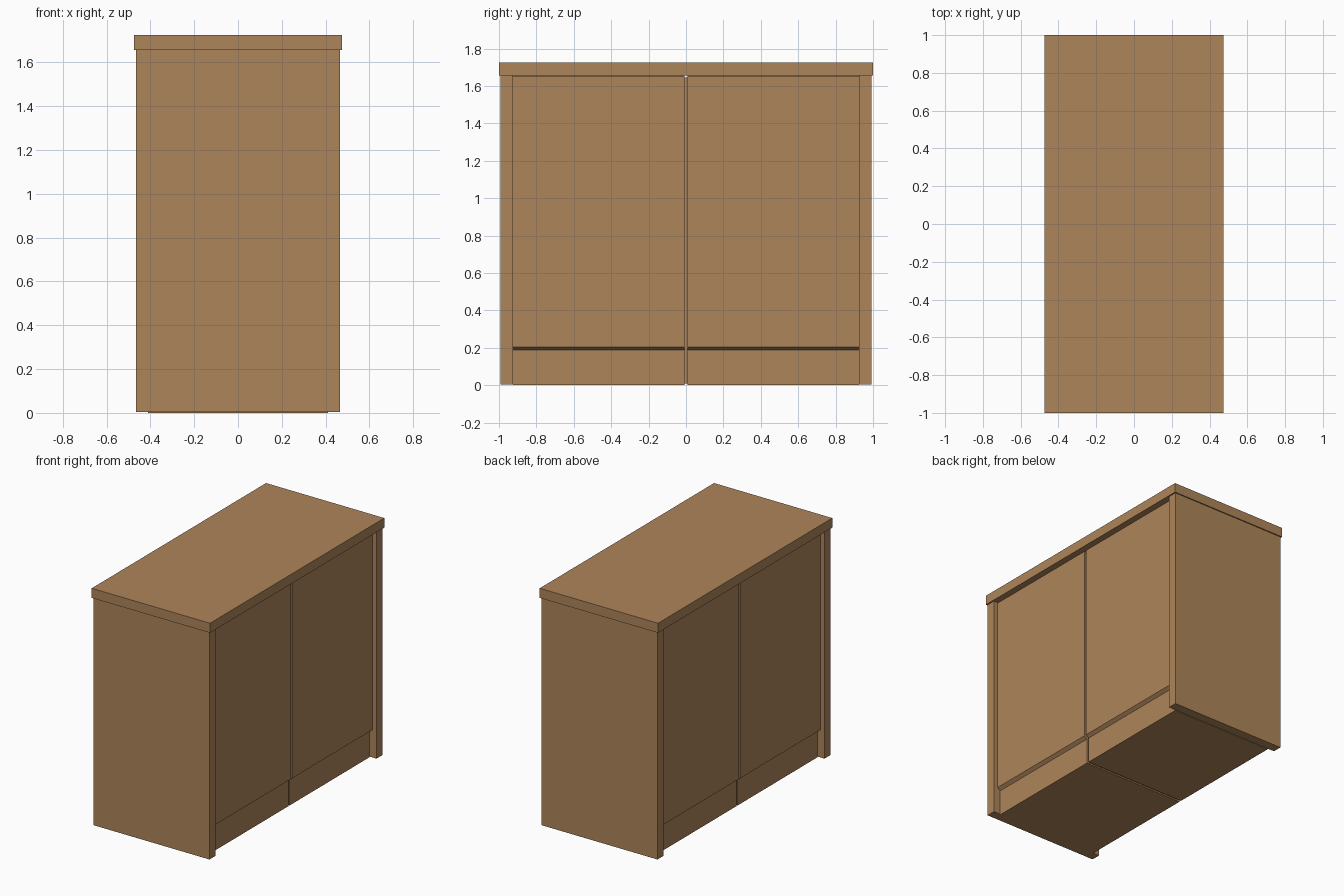
import bpy
import bmesh

if "Cube" in bpy.data.objects:
    bpy.data.objects.remove(bpy.data.objects["Cube"])

wood = bpy.data.materials.new("oak_brown")
wood.diffuse_color = (0.42, 0.235, 0.103, 1.0)
wood.use_nodes = True
wood.node_tree.nodes["Principled BSDF"].inputs["Base Color"].default_value = wood.diffuse_color


def extrude_xz(name, profile, y0, y1):
    """Extrude a closed profile of (x, z) points from y0 to y1."""
    bm = bmesh.new()
    face = bm.faces.new([bm.verts.new((x, y0, z)) for x, z in profile])
    new = bmesh.ops.extrude_face_region(bm, geom=[face])["geom"]
    verts = [v for v in new if isinstance(v, bmesh.types.BMVert)]
    bmesh.ops.translate(bm, verts=verts, vec=(0, y1 - y0, 0))
    bmesh.ops.recalc_face_normals(bm, faces=bm.faces)
    mesh = bpy.data.meshes.new(name)
    bm.to_mesh(mesh)
    bm.free()
    mesh.materials.append(wood)
    obj = bpy.data.objects.new(name, mesh)
    bpy.context.collection.objects.link(obj)
    return obj


def box(name, half_x, y0, y1, z0, z1):
    return extrude_xz(name, [(-half_x, z0), (half_x, z0), (half_x, z1), (-half_x, z1)], y0, y1)


# Overhanging top slab
box("top_slab", 0.475, -1.0, 1.0, 1.655, 1.725)

# Recessed strip closing the gap between the two halves
box("centre_divider", 0.39, -0.008, 0.008, 0.01, 1.645)

for s, side in ((-1, "left"), (1, "right")):
    # End panel, standing proud of the doors on both faces
    box(f"{side}_end_panel", 0.465, s * 0.925, s * 0.992, 0.004, 1.655)
    # Carcass half, whose lower part shows as the plinth
    box(f"{side}_carcass", 0.41, s * 0.008, s * 0.925, 0.0, 1.655)
    # Doors on both faces, with a sloped lower edge
    for d, face in ((1, "front"), (-1, "back")):
        profile = [(0.41, 0.187), (0.433, 0.205), (0.433, 1.65), (0.41, 1.65)]
        extrude_xz(f"{side}_{face}_door", [(d * x, z) for x, z in profile], s * 0.009, s * 0.925)
